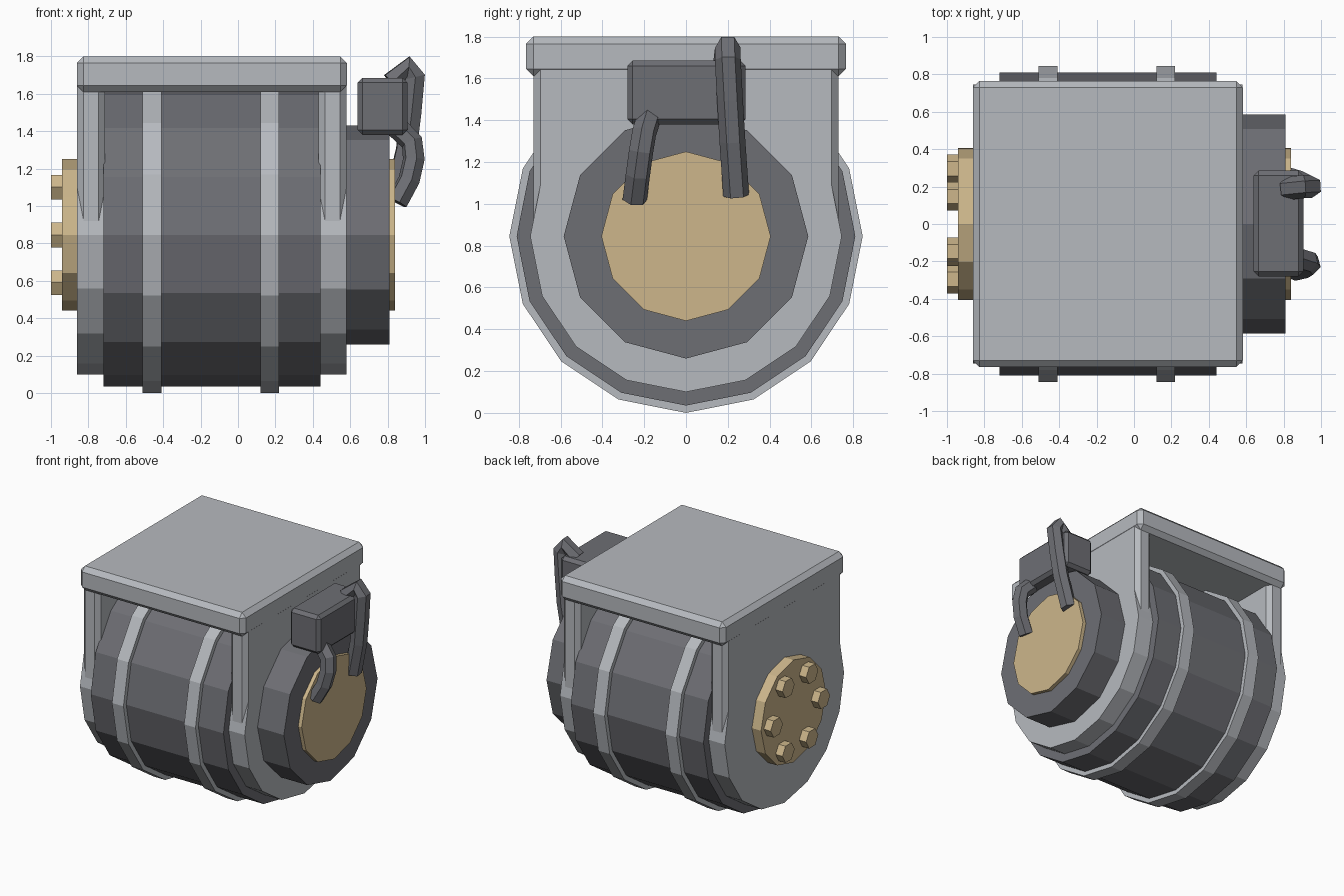
import bpy, bmesh, math
from mathutils import Matrix, Vector

cube = bpy.data.objects.get("Cube")
if cube:
    bpy.data.objects.remove(cube, do_unlink=True)


def material(name, r, g, b):
    m = bpy.data.materials.new(name)
    m.use_nodes = True
    m.diffuse_color = (r, g, b, 1)
    m.node_tree.nodes["Principled BSDF"].inputs["Base Color"].default_value = (r, g, b, 1)
    return m


light_grey = material("light grey metal", 0.47, 0.49, 0.52)
dark_grey = material("dark grey metal", 0.155, 0.158, 0.175)
brass = material("brass", 0.61, 0.47, 0.26)

AXIS_Z = 0.845  # height of the drum axis


def add_mesh(name, bm, mat):
    bmesh.ops.recalc_face_normals(bm, faces=bm.faces)
    mesh = bpy.data.meshes.new(name)
    bm.to_mesh(mesh)
    bm.free()
    mesh.materials.append(mat)
    obj = bpy.data.objects.new(name, mesh)
    bpy.context.collection.objects.link(obj)
    return obj


def disc(name, x0, x1, radius, sides, mat, y=0, z=AXIS_Z):
    """Solid prism lying along x."""
    bm = bmesh.new()
    place = Matrix.Translation(((x0 + x1) / 2, y, z)) @ Matrix.Rotation(math.pi / 2, 4, 'Y')
    bmesh.ops.create_cone(bm, cap_ends=True, segments=sides, radius1=radius,
                          radius2=radius, depth=x1 - x0, matrix=place)
    return add_mesh(name, bm, mat)


def box(name, low, high, chamfer, mat):
    """Box between two corners with chamfered edges."""
    bm = bmesh.new()
    low, high = Vector(low), Vector(high)
    size = high - low
    place = Matrix.Translation((low + high) / 2) @ Matrix.Diagonal((*size, 1))
    bmesh.ops.create_cube(bm, size=1, matrix=place)
    bmesh.ops.bevel(bm, geom=bm.edges[:], offset=chamfer, segments=1,
                    profile=0.5, affect='EDGES')
    return add_mesh(name, bm, mat)


def cable(name, points, radius, mat):
    """Six-sided tube through the given points."""
    curve = bpy.data.curves.new(name + "_path", 'CURVE')
    curve.dimensions = '3D'
    curve.bevel_depth = radius
    curve.bevel_resolution = 1
    curve.use_fill_caps = True
    spline = curve.splines.new('POLY')
    spline.points.add(len(points) - 1)
    for p, co in zip(spline.points, points):
        p.co = (*co, 1)
    spline.use_smooth = False
    path = bpy.data.objects.new(name + "_path", curve)
    mesh = bpy.data.meshes.new_from_object(path)
    bpy.data.objects.remove(path)
    mesh.name = name
    mesh.materials.clear()
    mesh.materials.append(mat)
    for poly in mesh.polygons:
        poly.use_smooth = False
    obj = bpy.data.objects.new(name, mesh)
    bpy.context.collection.objects.link(obj)
    return obj


# Drum with two raised bands
disc("drum", -0.72, 0.44, 0.81, 16, dark_grey)
for side, x in (("right", -0.46), ("left", 0.17)):
    disc(side + "_band", x - 0.05, x + 0.05, 0.845, 16, light_grey)

# End brackets: round lower part and chamfered upright
for side, x0 in (("right", -0.86), ("left", 0.43)):
    disc(side + "_bracket_ring", x0, x0 + 0.15, 0.745, 16, light_grey)
    box(side + "_bracket_upright", (x0, -0.73, 0.84), (x0 + 0.15, 0.73, 1.72),
        0.035, light_grey)

# Mounting slab
box("top_slab", (-0.862, -0.765, 1.61), (0.582, 0.765, 1.8), 0.035, light_grey)

# Bolted bearing cap
disc("bearing_cap", -0.94, -0.85, 0.405, 12, brass)
for i in range(6):
    a = math.radians(60 * i)
    disc(f"cap_bolt_{i + 1}", -1.0, -0.93, 0.076, 6, brass,
         0.295 * math.cos(a), AXIS_Z + 0.295 * math.sin(a))

# Motor and its cover
disc("motor_housing", 0.57, 0.81, 0.585, 12, dark_grey)
disc("motor_cover", 0.8, 0.84, 0.405, 12, brass)

# Junction box and cables
box("junction_box", (0.64, -0.28, 1.38), (0.905, 0.285, 1.685), 0.025, dark_grey)
cable("front_cable", [(0.85, -0.245, 1.02), (0.915, -0.23, 1.14), (0.94, -0.215, 1.25),
                      (0.93, -0.2, 1.34), (0.85, -0.175, 1.42)], 0.06, dark_grey)
cable("back_cable", [(0.82, 0.19, 1.66), (0.91, 0.2, 1.745), (0.945, 0.2, 1.69),
                     (0.925, 0.21, 1.5), (0.9, 0.222, 1.3), (0.84, 0.24, 1.04)], 0.062, dark_grey)
